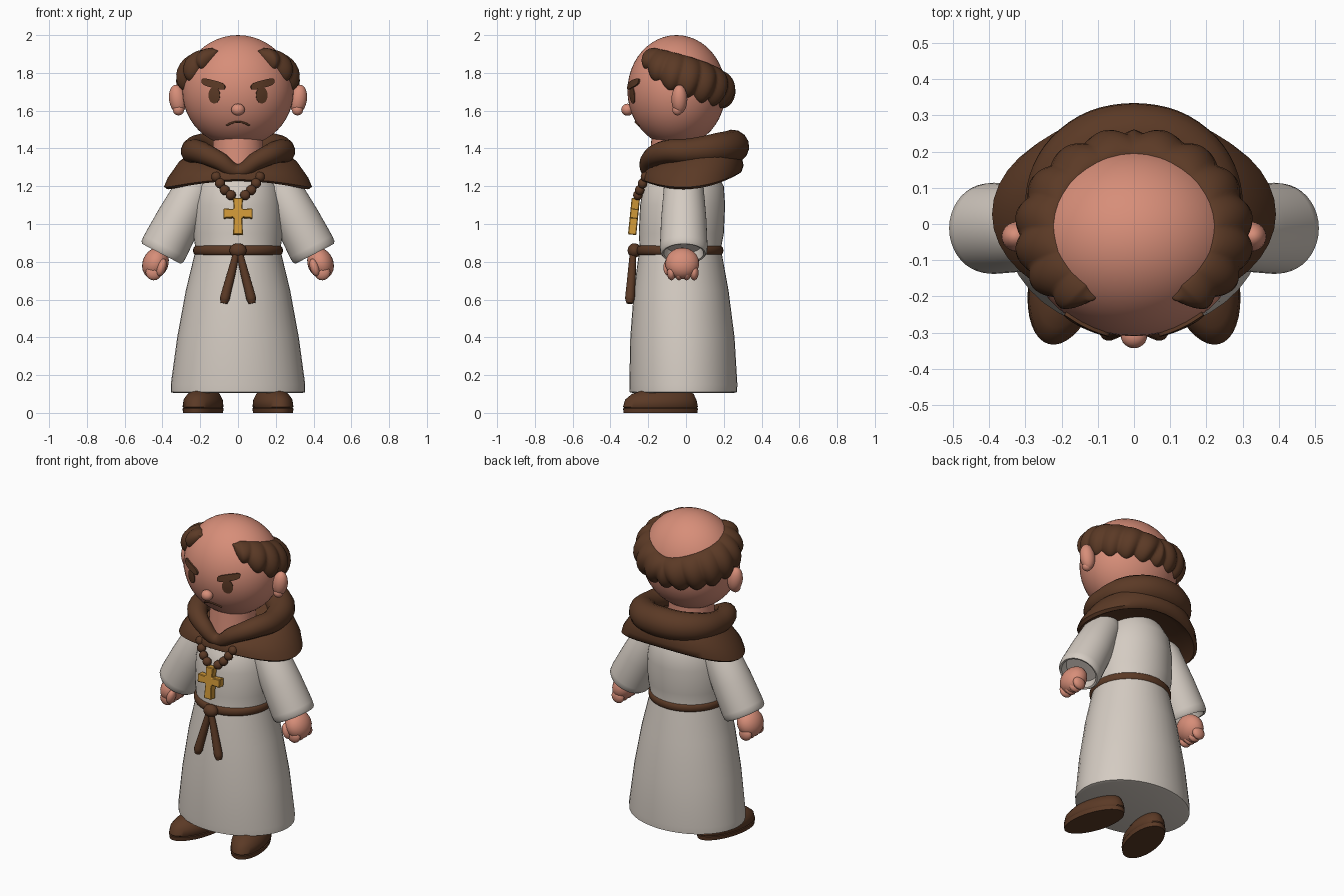
import bpy, bmesh
from math import sin, cos, pi, radians, sqrt, hypot
from mathutils import Vector, Matrix

if "Cube" in bpy.data.objects:
    bpy.data.objects.remove(bpy.data.objects["Cube"], do_unlink=True)


def material(name, rgb):
    m = bpy.data.materials.new(name)
    m.use_nodes = True
    m.diffuse_color = (*rgb, 1)
    m.node_tree.nodes["Principled BSDF"].inputs["Base Color"].default_value = (*rgb, 1)
    return m


SKIN = material("skin", (0.68, 0.27, 0.19))
BROWN = material("dark_brown", (0.105, 0.042, 0.019))
CLOTH = material("off_white_cloth", (0.66, 0.60, 0.54))
GOLD = material("gold", (0.64, 0.32, 0.04))


def smooth(ob, angle=50):
    bpy.ops.object.select_all(action='DESELECT')
    ob.select_set(True)
    bpy.context.view_layer.objects.active = ob
    bpy.ops.object.shade_smooth_by_angle(angle=radians(angle))


def finish(name, bm, mat, angle=50):
    bmesh.ops.recalc_face_normals(bm, faces=bm.faces)
    me = bpy.data.meshes.new(name)
    bm.to_mesh(me)
    bm.free()
    me.materials.append(mat)
    ob = bpy.data.objects.new(name, me)
    bpy.context.collection.objects.link(ob)
    smooth(ob, angle)
    return ob


def ball(name, at, size, mat, tilt=0, seg=24):
    bm = bmesh.new()
    bmesh.ops.create_uvsphere(bm, u_segments=seg, v_segments=seg // 2, radius=1)
    bm.transform(Matrix.Translation(at) @ Matrix.Rotation(tilt, 4, 'Y')
                 @ Matrix.Diagonal((*size, 1)))
    return finish(name, bm, mat)


def skin_rows(bm, rows, closed):
    n = len(rows[0])
    for a, b in zip(rows, rows[1:]):
        for i in range(n if closed else n - 1):
            j = (i + 1) % n
            bm.faces.new((a[i], a[j], b[j], b[i]))


def loft(name, rings, mat, n=40):
    """Capped stack of ovals: z, half width, front y, back y, side drop, back tilt."""
    bm = bmesh.new()
    rows = []
    for z, rx, yf, yb, *bend in rings:
        drop, tilt = bend or (0, 0)
        rows.append([])
        for i in range(n):
            c, s = cos(2 * pi * i / n), sin(2 * pi * i / n)
            rows[-1].append(bm.verts.new((rx * c, (yf + yb) / 2 + (yb - yf) / 2 * s,
                                          z - drop * c * c + tilt * s)))
    skin_rows(bm, rows, True)
    bm.faces.new(rows[0])
    bm.faces.new(rows[-1])
    return finish(name, bm, mat)


def tube(name, pts, mat, cyclic=False):
    """Round tube through points given as x, y, z, radius."""
    cu = bpy.data.curves.new(name, 'CURVE')
    cu.dimensions = '3D'
    cu.bevel_depth, cu.bevel_resolution, cu.resolution_u = 1, 5, 8
    cu.use_fill_caps = True
    sp = cu.splines.new('BEZIER')
    sp.bezier_points.add(len(pts) - 1)
    sp.use_cyclic_u = cyclic
    for bp, (x, y, z, r) in zip(sp.bezier_points, pts):
        bp.co, bp.radius = (x, y, z), r
        bp.handle_left_type = bp.handle_right_type = 'AUTO'
    cu.materials.append(mat)
    ob = bpy.data.objects.new(name, cu)
    bpy.context.collection.objects.link(ob)
    bpy.ops.object.select_all(action='DESELECT')
    ob.select_set(True)
    bpy.context.view_layer.objects.active = ob
    bpy.ops.object.convert(target='MESH')
    smooth(bpy.context.view_layer.objects.active)


# Head
HC, HR = Vector((0, -0.05, 1.705)), Vector((0.295, 0.26, 0.295))
ball("head", HC, HR, SKIN, seg=48)


def on_head(p, out):
    n = Vector([(p[k] - HC[k]) / HR[k] ** 2 for k in range(3)]).normalized()
    return Vector(p) + n * out


def on_face(x, z, out):
    d = 1 - (x / HR.x) ** 2 - ((z - HC.z) / HR.z) ** 2
    return on_head((x, HC.y - HR.y * sqrt(d), z), out)


def decal(name, cx, cz, rx, rz, slope, out, power):
    bm = bmesh.new()
    rows = []
    for k, o in ((0.02, out), (0.5, out), (1, out), (1.02, -0.004)):
        rows.append([])
        for i in range(28):
            c, s = cos(2 * pi * i / 28), sin(2 * pi * i / 28)
            x = k * rx * abs(c) ** power * (1 if c > 0 else -1)
            z = k * rz * abs(s) ** power * (1 if s > 0 else -1) + slope * x
            rows[-1].append(bm.verts.new(on_face(cx + x, cz + z, o)))
    skin_rows(bm, rows, True)
    bm.faces.new(rows[0])
    finish(name, bm, BROWN)


# Face
for s, side in ((1, "left"), (-1, "right")):
    decal(side + "_eye", 0.125 * s, 1.682, 0.03, 0.043, 0, 0.004, 1)
    decal(side + "_eyebrow", 0.128 * s, 1.74, 0.06, 0.02, 0.25 * s, 0.009, 0.6)
    ball(side + "_ear", (0.32 * s, -0.035, 1.66), (0.045, 0.042, 0.078), SKIN, 0.15 * s)
    ball(side + "_earlobe", (0.315 * s, -0.045, 1.605), (0.03, 0.028, 0.03), SKIN)
ball("nose", (0, -0.31, 1.605), (0.036, 0.033, 0.032), SKIN)
tube("mouth", [(*on_face(0.06 * k, 1.541 - 0.018 * k * k, 0.001), 0.005)
               for k in (-1, -0.5, 0, 0.5, 1)], BROWN)

# Hair: scalloped fringe wrapping the back and sides of the head
bm = bmesh.new()
rows = []
COLS, STEPS = 240, 14
for i in range(COLS + 1):
    a = -150 + 300 * i / COLS
    t = min(hypot(a, 10), 150)
    low = 1.64 + 0.26 * (t / 150) ** 2.4
    high = 1.79 + 0.145 * sin(radians(t * 0.6))
    w = sqrt(max(0.0004, min(1, (150 - t) / 14)))
    rows.append([])
    for j in range(STEPS + 1):
        v = (1 - cos(pi * j / STEPS)) / 2
        lobe = abs(cos(radians((abs(a) + 12 * v) * 9)))
        z = (low + high) / 2 + (v - 0.5) * (high - low) * w
        z -= 0.03 * lobe * (1 - v) * w
        r = sqrt(1 - ((z - HC.z) / HR.z) ** 2)
        p = (HR.x * r * sin(radians(a)), HC.y + HR.y * r * cos(radians(a)), z)
        thick = (0.068 - 0.022 * t / 150) * w * (0.72 + 0.28 * lobe)
        rows[-1].append(bm.verts.new(on_head(p, thick * sin(pi * v) ** 0.6 - 0.008)))
skin_rows(bm, rows, False)
finish("hair_fringe", bm, BROWN, 70)

# Neck and robe
loft("neck", [(1.22, 0.15, -0.2, 0.08), (1.35, 0.135, -0.19, 0.08), (1.5, 0.13, -0.18, 0.08)], SKIN)
loft("robe", [(0.105, 0.34, -0.28, 0.25), (0.11, 0.356, -0.298, 0.27), (0.15, 0.356, -0.3, 0.272),
              (0.4, 0.322, -0.295, 0.257), (0.65, 0.276, -0.276, 0.225), (0.84, 0.23, -0.25, 0.19),
              (0.87, 0.225, -0.245, 0.185), (0.95, 0.238, -0.25, 0.2), (1.1, 0.235, -0.243, 0.207),
              (1.2, 0.215, -0.225, 0.2), (1.29, 0.16, -0.15, 0.15)], CLOTH)

# Cape and rolled hood
loft("cape", [(1.28, 0.3, -0.18, 0.22, 0.05, 0.015), (1.245, 0.375, -0.225, 0.275, 0.06, 0.018),
              (1.255, 0.392, -0.238, 0.293, 0.058, 0.02), (1.285, 0.372, -0.238, 0.305, 0.04, 0.025),
              (1.335, 0.315, -0.215, 0.29, 0.01, 0.04), (1.38, 0.23, -0.17, 0.24, 0, 0.07)], BROWN)
half = [(0.1, -0.195, 1.335, 0.048), (0.2, -0.12, 1.38, 0.06), (0.235, 0.02, 1.385, 0.068),
        (0.17, 0.18, 1.4, 0.085)]
tube("hood_roll", [(0, -0.2, 1.28, 0.036)] + half + [(0, 0.245, 1.41, 0.09)]
     + [(-x, y, z, r) for x, y, z, r in reversed(half)], BROWN, cyclic=True)

# Sleeves, hands and shoes
for s, side in ((1, "left"), (-1, "right")):
    sleeve = loft(side + "_sleeve", [(z, r, -r, r) for z, r in (
        (0.05, 0.095), (0, 0.105), (-0.003, 0.115), (0.01, 0.124), (0.04, 0.126), (0.2, 0.12),
        (0.4, 0.105), (0.48, 0.07))], CLOTH)
    sleeve.location = (0.405 * s, -0.012, 0.845)
    sleeve.rotation_euler.y = -0.478 * s
    ball(side + "_hand", (0.437 * s, -0.02, 0.792), (0.068, 0.09, 0.085), SKIN, -0.4 * s)
    ball(side + "_thumb", (0.405 * s, -0.09, 0.77), (0.024, 0.03, 0.048), SKIN, -0.3 * s)
    for k in range(4):
        ball(f"{side}_finger_{k + 1}", (0.447 * s, -0.077 + 0.04 * k, 0.742),
             (0.042, 0.024, 0.04), SKIN, -0.4 * s, 16)
    shoe = loft(side + "_shoe", [(0, 0.096, -0.2, 0.2), (0.024, 0.1, -0.203, 0.203),
                                 (0.026, 0.094, -0.197, 0.197), (0.032, 0.099, -0.203, 0.203),
                                 (0.07, 0.095, -0.192, 0.195), (0.1, 0.077, -0.155, 0.18),
                                 (0.118, 0.055, -0.1, 0.155), (0.128, 0.03, -0.05, 0.12)], BROWN)
    shoe.location = (0.185 * s, -0.135, 0)
    shoe.rotation_euler.z = 0.25 * s

# Belt with knot and hanging ends
loft("belt", [(0.86 - 0.026 * cos(pi * k / 8), 0.22 + 0.018 * sin(pi * k / 8),
               -0.245 - 0.018 * sin(pi * k / 8), 0.18 + 0.018 * sin(pi * k / 8))
              for k in range(9)], BROWN)
ball("belt_knot", (0, -0.273, 0.86), (0.045, 0.036, 0.038), BROWN)
for s, side in ((1, "left"), (-1, "right")):
    tube(side + "_belt_end", [(0.005 * s, -0.28, 0.86, 0.017), (0.035 * s, -0.287, 0.74, 0.022),
                              (0.07 * s, -0.297, 0.605, 0.026), (0.075 * s, -0.298, 0.58, 0.018)], BROWN)

    # Bead necklace
    for k, (x, y, z) in enumerate(((0.115, -0.215, 1.25), (0.095, -0.23, 1.215),
                                   (0.07, -0.245, 1.18), (0.038, -0.255, 1.153))):
        ball(f"{side}_bead_{k + 1}", (x * s, y, z), (0.027, 0.025, 0.027), BROWN, 0, 16)

# Cross pendant: a cube with flared arms extruded from its sides
bm = bmesh.new()
bmesh.ops.create_cube(bm, size=0.044)
for f in [f for f in bm.faces if abs(f.normal.y) < 0.5]:
    d = f.normal.copy()
    reach = 0.055 if abs(d.x) > 0.5 else (0.06 if d.z > 0 else 0.09)
    tip = bmesh.ops.extrude_discrete_faces(bm, faces=[f])["faces"][0]
    mid = tip.calc_center_median()
    for v in tip.verts:
        off = v.co - mid
        v.co += d * reach + Vector((off.x, 0, off.z)) * 0.2
bmesh.ops.bevel(bm, geom=list(bm.edges), offset=0.004, segments=1, affect='EDGES')
cross = finish("cross_pendant", bm, GOLD, 20)
cross.location = (0, -0.274, 1.055)
cross.rotation_euler.x = -0.1
